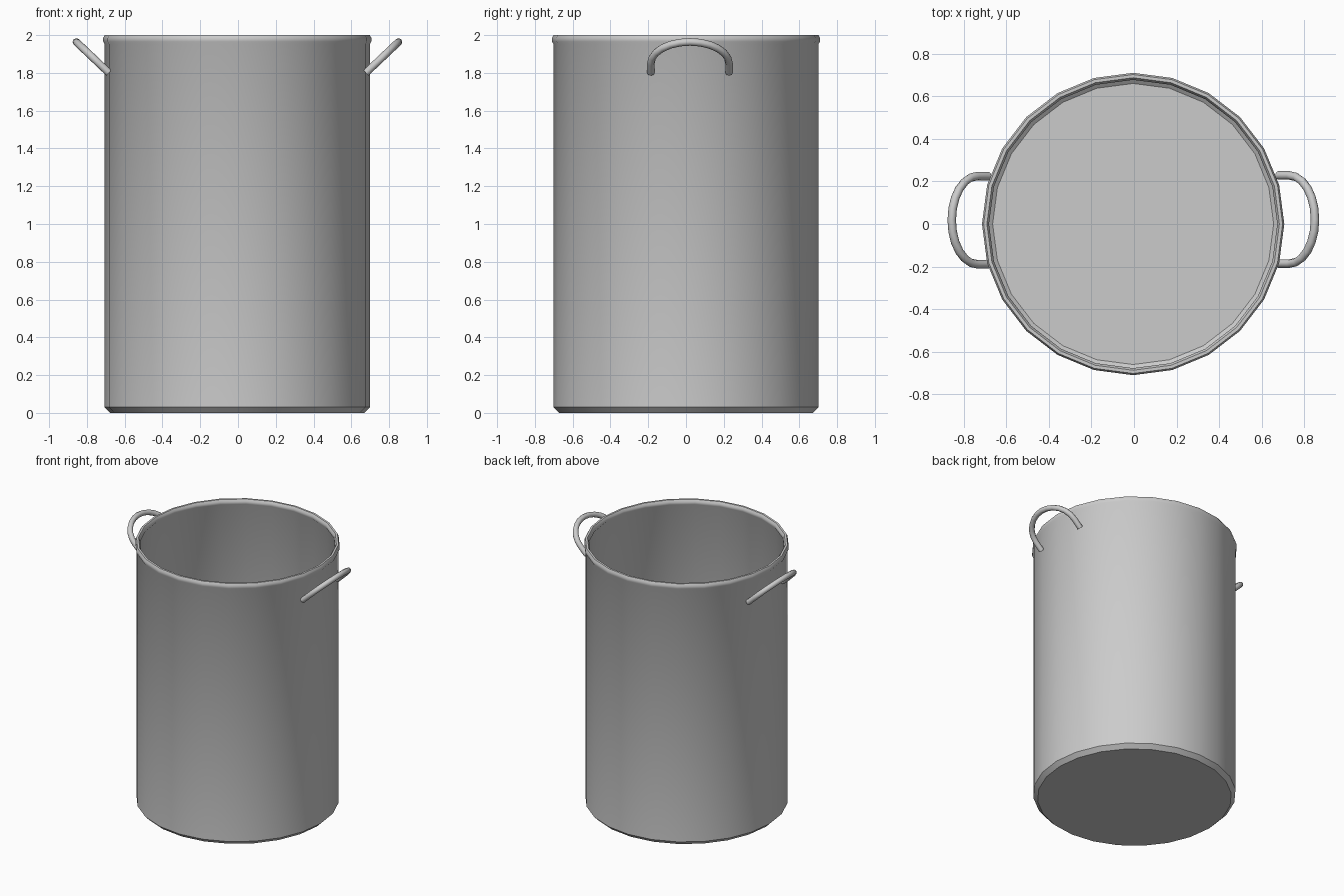
import bpy, bmesh
from math import sin, cos, pi, radians

if "Cube" in bpy.data.objects:
    bpy.data.objects.remove(bpy.data.objects["Cube"])

SIDES = 24


def smooth(obj, angle):
    bpy.ops.object.select_all(action='DESELECT')
    obj.select_set(True)
    bpy.context.view_layer.objects.active = obj
    bpy.ops.object.shade_smooth_by_angle(angle=radians(angle))


def lathe(name, profile, center):
    """Revolve an (r, z) profile; points with r = 0 become poles."""
    bm = bmesh.new()
    verts = [bm.verts.new((r, 0, z)) for r, z in profile]
    edges = [bm.edges.new(p) for p in zip(verts, verts[1:])]
    bmesh.ops.spin(bm, geom=verts + edges, cent=(0, 0, 0), axis=(0, 0, 1),
                   angle=2 * pi, steps=SIDES, use_merge=False)
    bmesh.ops.remove_doubles(bm, verts=bm.verts, dist=1e-4)
    bmesh.ops.recalc_face_normals(bm, faces=bm.faces)
    mesh = bpy.data.meshes.new(name)
    bm.to_mesh(mesh)
    bm.free()
    obj = bpy.data.objects.new(name, mesh)
    obj.location = center
    bpy.context.collection.objects.link(obj)
    smooth(obj, 35)
    return obj


def handle(name, side, y_mid):
    """Tilted loop: two straight legs joined by a half ellipse."""
    half = 0.207
    pts = [(0.680, -half, 1.800)]
    for i in range(13):
        a = -pi / 2 + pi * i / 12
        pts.append((0.733 + 0.120 * cos(a), half * sin(a), 1.850 + 0.114 * cos(a)))
    pts.append((0.680, half, 1.800))
    curve = bpy.data.curves.new(name, 'CURVE')
    curve.dimensions = '3D'
    curve.bevel_depth = 0.02
    curve.bevel_resolution = 2
    curve.use_fill_caps = True
    spline = curve.splines.new('POLY')
    spline.points.add(len(pts) - 1)
    for p, (x, y, z) in zip(spline.points, pts):
        p.co = (side * x - 0.003, y + y_mid, z, 1)
    obj = bpy.data.objects.new(name, curve)
    bpy.context.collection.objects.link(obj)
    bpy.ops.object.select_all(action='DESELECT')
    obj.select_set(True)
    bpy.context.view_layer.objects.active = obj
    bpy.ops.object.convert(target='MESH')
    smooth(bpy.context.object, 50)


# Pot: base, chamfer, outer wall, rolled rim, inner wall and floor
lathe("pot_body", [
    (0, 0), (0.672, 0), (0.702, 0.03), (0.702, 1.953),
    (0.710, 1.966), (0.710, 1.985), (0.702, 2.0), (0.687, 2.0),
    (0.677, 1.985), (0.677, 1.966), (0.686, 1.953),
    (0.686, 0.035), (0.660, 0.015), (0, 0.015),
], (-0.004, 0, 0))

# Side handles
handle("right_handle", 1, 0.021)
handle("left_handle", -1, 0.018)
